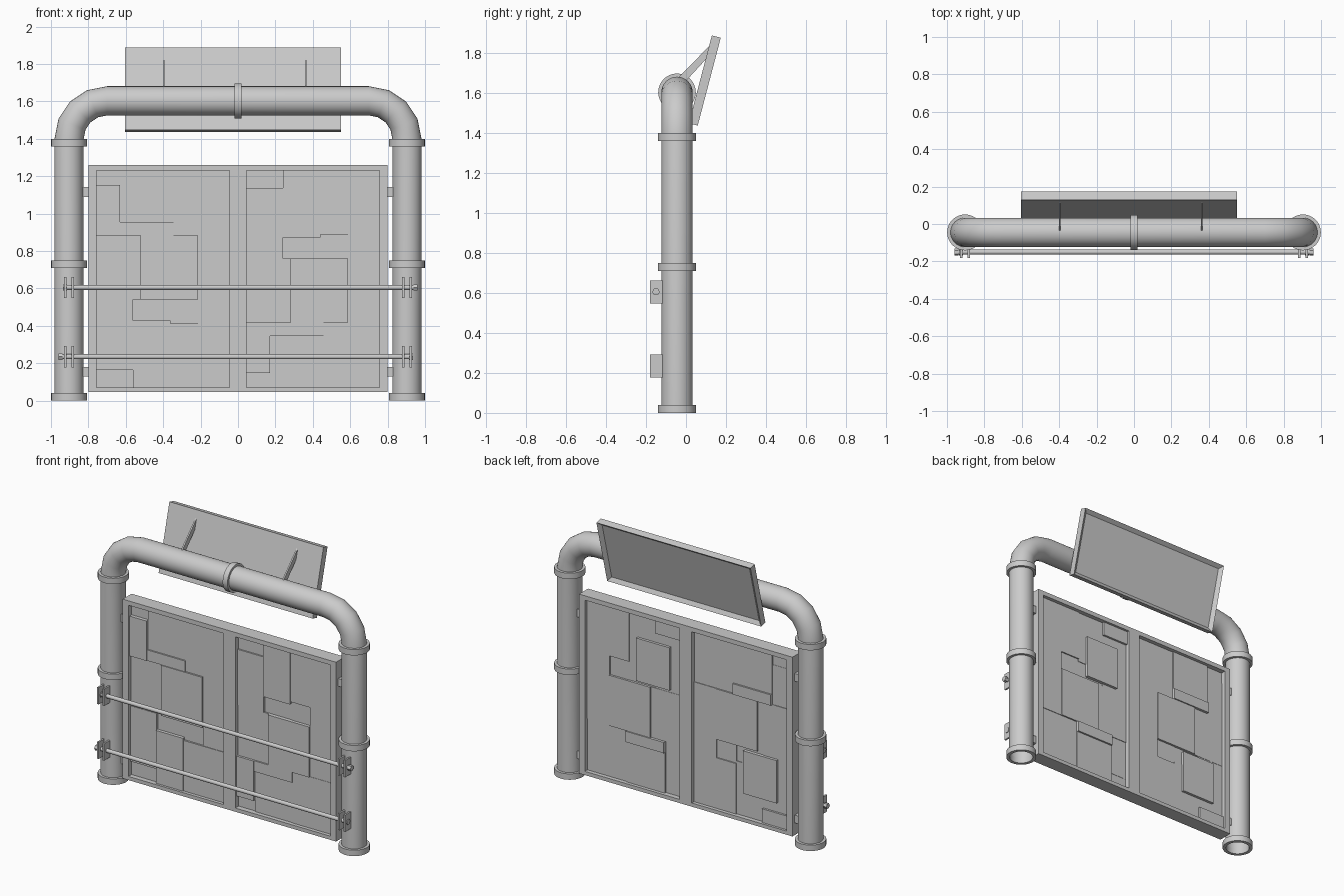
import bpy, bmesh
from math import sin, cos, pi, radians
from mathutils import Matrix, Vector

if "Cube" in bpy.data.objects:
    bpy.data.objects.remove(bpy.data.objects["Cube"])

YC = -0.045      # depth centre of pipes and wall panel


def finish(name, bm, smooth=False):
    bmesh.ops.recalc_face_normals(bm, faces=bm.faces)
    me = bpy.data.meshes.new(name)
    bm.to_mesh(me)
    bm.free()
    ob = bpy.data.objects.new(name, me)
    bpy.context.collection.objects.link(ob)
    if smooth:
        bpy.ops.object.select_all(action='DESELECT')
        bpy.context.view_layer.objects.active = ob
        ob.select_set(True)
        bpy.ops.object.shade_smooth_by_angle(angle=radians(35))
    return ob


def add_box(bm, x0, x1, y0, y1, z0, z1):
    m = Matrix.Translation(((x0 + x1) / 2, (y0 + y1) / 2, (z0 + z1) / 2)) @ \
        Matrix.Diagonal((x1 - x0, y1 - y0, z1 - z0, 1))
    bmesh.ops.create_cube(bm, size=1, matrix=m)


def skin(bm, rings, loop=False):
    rings = [[bm.verts.new(p) for p in r] for r in rings]
    n = len(rings[0])
    for a, b in zip(rings, rings[1:] + rings[:1] if loop else rings[1:]):
        for i in range(n):
            bm.faces.new((a[i], a[(i + 1) % n], b[(i + 1) % n], b[i]))
    return rings


def collar(name, centre, axis, r_in, r_out, length, n=32):
    """Square-section ring around an axis."""
    bm = bmesh.new()
    h = length / 2
    rot = Vector((0, 0, 1)).rotation_difference(Vector(axis)).to_matrix()
    rings = [[rot @ Vector((r * cos(2 * pi * i / n), r * sin(2 * pi * i / n), z)) + Vector(centre)
              for i in range(n)] for r, z in ((r_in, -h), (r_out, -h), (r_out, h), (r_in, h))]
    skin(bm, rings, loop=True)
    return finish(name, bm, True)


# Arched pipe: straight legs, two four-segment bends, open feet
path = [(-0.903, 0, pi)]
for k in range(5):
    a = pi - k * pi / 8
    path.append((-0.70 + 0.203 * cos(a), 1.40 + 0.203 * sin(a), a))
path += [(-x, z, pi - a) for x, z, a in reversed(path)]
R, N = 0.078, 32
bm = bmesh.new()
skin(bm, [[(x + R * cos(t) * cos(a), YC + R * sin(t), z + R * cos(t) * sin(a))
           for t in (2 * pi * i / N for i in range(N))] for x, z, a in path])
finish("arched_pipe", bm, True)

# Pipe collars
for s, side in ((-1, "left"), (1, "right")):
    for z, lvl in ((0.02, "foot"), (0.73, "middle"), (1.38, "upper")):
        collar(f"{side}_{lvl}_collar", (s * 0.903, YC, z), (0, 0, 1), 0.074, 0.096, 0.04)
collar("top_collar", (0, YC, 1.603), (1, 0, 0), 0.07, 0.094, 0.036)

# Panel frame with two window openings
xs = (-0.80, -0.757, -0.045, 0.045, 0.757, 0.80)
zs = (0.045, 0.07, 1.23, 1.26)
bm = bmesh.new()
grid = [[bm.verts.new((x, YC - 0.048, z)) for z in zs] for x in xs]
for i in range(5):
    for j in range(3):
        if not (j == 1 and i in (1, 3)):
            bm.faces.new((grid[i][j], grid[i + 1][j], grid[i + 1][j + 1], grid[i][j + 1]))
ext = bmesh.ops.extrude_face_region(bm, geom=bm.faces[:], use_keep_orig=True)
bmesh.ops.translate(bm, vec=(0, 0.096, 0),
                    verts=[v for v in ext['geom'] if isinstance(v, bmesh.types.BMVert)])
bmesh.ops.dissolve_limit(bm, angle_limit=0.01, verts=bm.verts[:], edges=bm.edges[:])
finish("panel_frame", bm)

# Patchwork plates: x0, x1, distance from window edge down, front and back height
plates = [
    (0.000, 0.127, 0.000, 0.078, 0.012, 0.014), (0.000, 0.127, 0.078, 0.348, 0.036, 0.016),
    (0.127, 0.413, 0.000, 0.275, 0.020, 0.026), (0.127, 0.413, 0.275, 0.348, 0.030, 0.038),
    (0.413, 0.712, 0.000, 0.348, 0.024, 0.020), (0.000, 0.235, 0.348, 0.690, 0.020, 0.020),
    (0.235, 0.543, 0.348, 0.690, 0.036, 0.030), (0.543, 0.712, 0.348, 0.818, 0.022, 0.024),
    (0.000, 0.195, 0.690, 1.067, 0.024, 0.018), (0.195, 0.397, 0.690, 0.802, 0.010, 0.014),
    (0.397, 0.543, 0.690, 0.818, 0.014, 0.016), (0.195, 0.397, 0.802, 1.160, 0.032, 0.018),
    (0.397, 0.712, 0.818, 1.160, 0.026, 0.024), (0.000, 0.195, 1.067, 1.160, 0.014, 0.032),
    (0.085, 0.335, 0.710, 1.000, 0.000, 0.036),
]
for side, left, flip in (("left", -0.757, False), ("right", 0.045, True)):
    bm = bmesh.new()
    for x0, x1, d0, d1, f, b in plates:
        z0, z1 = (0.07 + d0, 0.07 + d1) if flip else (1.23 - d1, 1.23 - d0)
        add_box(bm, left + x0, left + x1, YC - f, YC + b, z0, z1)
    finish(f"{side}_patchwork_plates", bm)

# Lugs joining panel to legs
bm = bmesh.new()
for s in (-1, 1):
    for z in (0.155, 1.115):
        x0, x1 = sorted((s * 0.79, s * 0.84))
        add_box(bm, x0, x1, YC - 0.025, YC + 0.025, z - 0.026, z + 0.026)
finish("panel_lugs", bm)

# Front rails with end nuts, each held by pairs of thin ears
for name, z, x0, x1 in (("upper", 0.605, -0.935, 0.96), ("lower", 0.235, -0.96, 0.935)):
    bm = bmesh.new()
    for a, b, r, n in ((x0, x1, 0.0135, 16), (x0, x0 + 0.022, 0.019, 6), (x1 - 0.022, x1, 0.019, 6)):
        m = Matrix.Translation(((a + b) / 2, -0.15, z)) @ Matrix.Rotation(pi / 2, 4, 'Y')
        bmesh.ops.create_cone(bm, cap_ends=True, segments=n, radius1=r, radius2=r,
                              depth=b - a, matrix=m)
    finish(f"{name}_rail", bm, True)
    bm = bmesh.new()
    for x in (-0.924, -0.883, 0.883, 0.924):
        add_box(bm, x - 0.006, x + 0.006, -0.181, -0.105, z - 0.057, z + 0.057)
    finish(f"{name}_rail_ears", bm)

# Tilted sign board with recessed back face
bm = bmesh.new()
add_box(bm, -0.5775, 0.5775, -0.023, 0.023, -0.227, 0.227)
bm.faces.ensure_lookup_table()
face = max(bm.faces, key=lambda f: f.calc_center_median().y)
bmesh.ops.inset_region(bm, faces=[face], thickness=0.035)
bmesh.ops.translate(bm, vec=(0, -0.02, 0), verts=face.verts[:])
sign = finish("sign_board", bm)
sign.location = (-0.0275, 0.094, 1.662)
sign.rotation_euler = (radians(-14.7), 0, 0)

# Sign support arms
bm = bmesh.new()
for x in (-0.397, 0.362):
    arm = [(-0.05, 1.665), (0.0, 1.66), (0.115, 1.785), (0.122, 1.84)]
    rings = skin(bm, [[(x + d, y, z) for y, z in arm] for d in (-0.005, 0.005)])
    for r in rings:
        bm.faces.new(r)
finish("sign_arms", bm)
